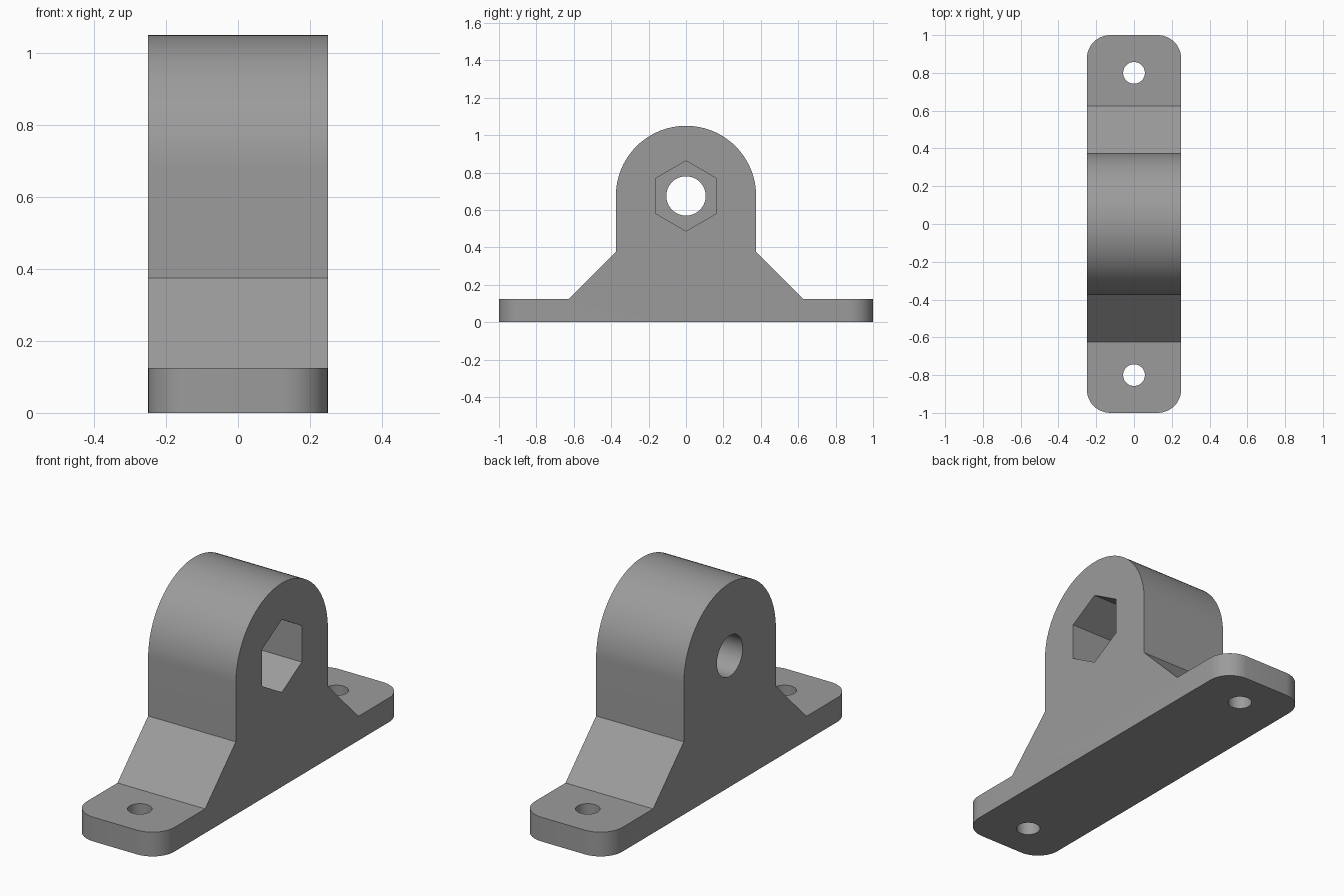
import bpy, bmesh, math
from mathutils import Matrix

if "Cube" in bpy.data.objects:
    bpy.data.objects.remove(bpy.data.objects["Cube"])

W = 0.25             # half width along x
R = 0.375            # radius of the rounded lug
PIVOT_Z = 0.675      # height of the cross bore

grey = bpy.data.materials.new("grey")
grey.diffuse_color = (0.33, 0.33, 0.33, 1)
grey.use_nodes = True
grey.node_tree.nodes["Principled BSDF"].inputs["Base Color"].default_value = grey.diffuse_color


def to_object(name, bm):
    bmesh.ops.recalc_face_normals(bm, faces=bm.faces)
    mesh = bpy.data.meshes.new(name)
    bm.to_mesh(mesh)
    bm.free()
    mesh.materials.append(grey)
    obj = bpy.data.objects.new(name, mesh)
    bpy.context.collection.objects.link(obj)
    return obj


def cutter(name, sides, radius, depth, matrix):
    bm = bmesh.new()
    bmesh.ops.create_cone(bm, cap_ends=True, segments=sides, radius1=radius,
                          radius2=radius, depth=depth, matrix=matrix)
    obj = to_object(name, bm)
    obj.hide_render = True
    return obj


# Bracket body: side profile (y, z) extruded across x
profile = [(-1, 0), (1, 0), (1, 0.125), (0.625, 0.125), (R, 0.375)]
profile += [(R * math.cos(math.pi * i / 48), PIVOT_Z + R * math.sin(math.pi * i / 48))
            for i in range(49)]
profile += [(-R, 0.375), (-0.625, 0.125), (-1, 0.125)]
bm = bmesh.new()
side = bm.faces.new([bm.verts.new((-W, y, z)) for y, z in profile])
ext = bmesh.ops.extrude_face_region(bm, geom=[side])
bmesh.ops.translate(bm, vec=(2 * W, 0, 0),
                    verts=[v for v in ext["geom"] if isinstance(v, bmesh.types.BMVert)])

# Rounded vertical corners of the foot plate
corners = [e for e in bm.edges if all(abs(v.co.y) > 0.99 for v in e.verts)
           and abs(e.verts[0].co.z - e.verts[1].co.z) > 0.1]
bmesh.ops.bevel(bm, geom=corners, offset=0.125, offset_type='OFFSET',
                segments=12, profile=0.5, affect='EDGES')
body = to_object("bracket_body", bm)

# Bolt bore, hexagonal nut pocket on +x, and two screw holes
across = Matrix.Rotation(math.pi / 2, 4, 'Y')
cutters = [
    cutter("bore_cutter", 64, 0.105, 1.0, Matrix.Translation((0, 0, PIVOT_Z)) @ across),
    cutter("nut_pocket_cutter", 6, 0.1877, 0.5,
           Matrix.Translation((0.25, 0, PIVOT_Z)) @ across @ Matrix.Rotation(math.pi / 2, 4, 'Z')),
]
# Turn the pocket so that one corner points straight up
pocket = cutters[1].data
if max(v.co.z for v in pocket.vertices) - PIVOT_Z < 0.18:
    pocket.transform(Matrix.Translation((0, 0, PIVOT_Z)) @ Matrix.Rotation(math.pi / 6, 4, 'X')
                     @ Matrix.Translation((0, 0, -PIVOT_Z)))
for s in (-1, 1):
    cutters.append(cutter("screw_hole_cutter", 48, 0.0575, 0.6,
                          Matrix.Translation((0, 0.8 * s, 0))))

bpy.context.view_layer.objects.active = body
body.select_set(True)
for c in cutters:
    mod = body.modifiers.new("cut", 'BOOLEAN')
    mod.operation = 'DIFFERENCE'
    mod.solver = 'EXACT'
    mod.object = c
    bpy.ops.object.modifier_apply(modifier=mod.name)
for c in cutters:
    bpy.data.objects.remove(c, do_unlink=True)

bpy.ops.object.shade_smooth_by_angle(angle=math.radians(30))
